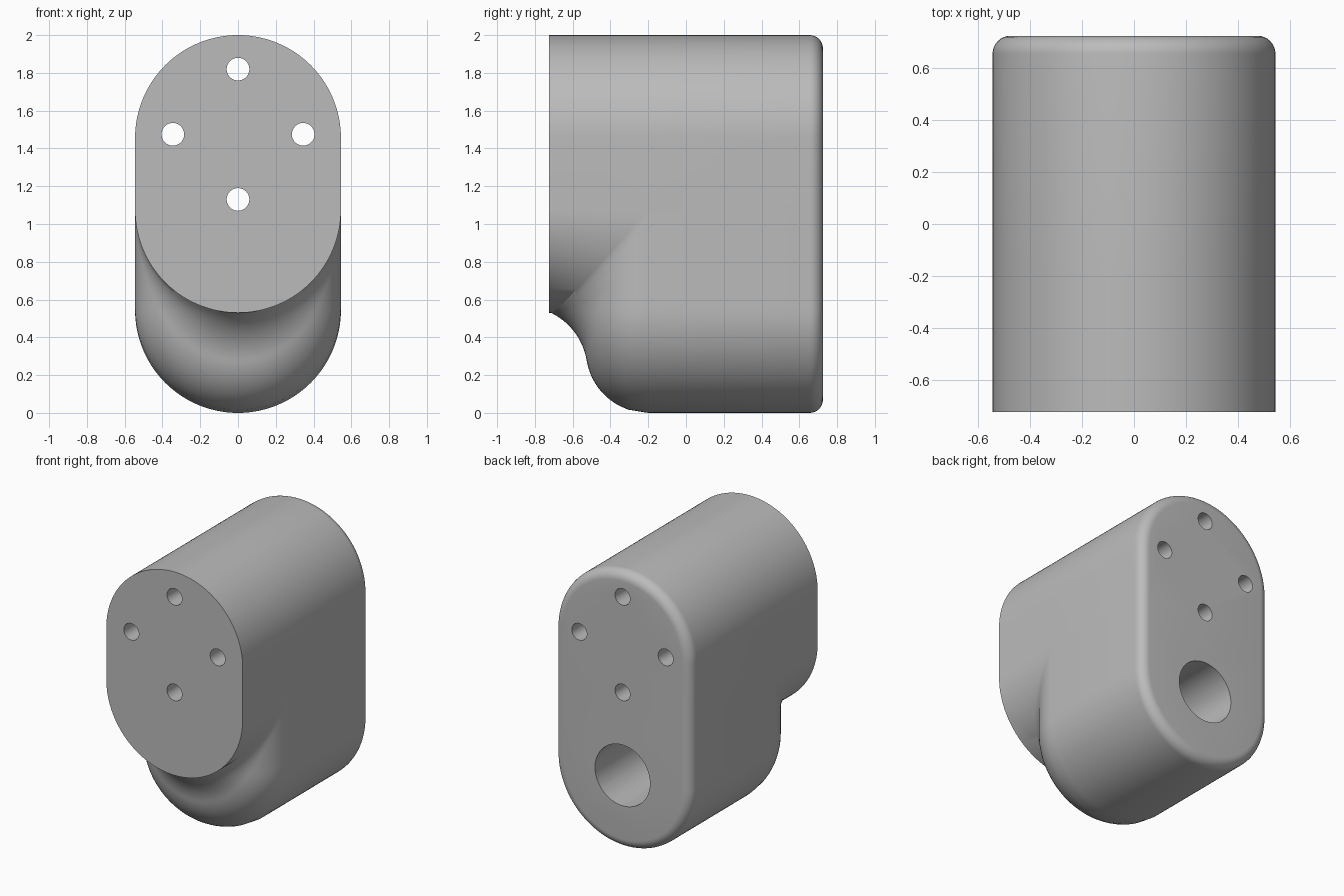
import bpy, bmesh
from math import pi, sin, cos, sqrt, hypot

old = bpy.data.objects.get("Cube")
if old:
    bpy.data.objects.remove(old, do_unlink=True)

HALF = 0.545                  # half width and arc radius
TOP, BOSS, LOW = 1.455, 1.075, 0.545   # arc centre heights
FRONT, MID, BACK = -0.725, -0.2, 0.725
ROUND, BLEND, EDGE = 0.33, 0.345, 0.07
ARC, ROWS = 64, 32

grey = bpy.data.materials.new("plain grey")
grey.use_nodes = True
grey.diffuse_color = (0.5, 0.5, 0.5, 1)
grey.node_tree.nodes["Principled BSDF"].inputs["Base Color"].default_value = grey.diffuse_color


def front_depth(x, z):
    """Lower front surface: a rounded foot blended into the boss above it."""
    out = max(0, hypot(x, z - BOSS) - HALF)
    inn = max(0, HALF - (hypot(x, z - LOW) if z < LOW else abs(x)))
    start = BLEND - 0.035 * (1 - (x / HALF) ** 2)
    gap = ROUND - (out + inn - start)
    reach = ROUND + BLEND
    if out < start - gap * BLEND / reach:
        centre = MID - sqrt(max(0, reach ** 2 - gap ** 2))
        y = centre + sqrt(max(0, BLEND ** 2 - (start - out) ** 2))
    else:
        y = MID - sqrt(max(0, ROUND ** 2 - max(0, ROUND - inn) ** 2))
    return max(FRONT, y)


def arc(radius, height, sign):
    return [(radius * cos(pi * i / ARC), height + sign * radius * sin(pi * i / ARC))
            for i in range(ARC + 1)]


def outline(inset=0):
    """Full rounded outline, with side points matching the foot rows."""
    r = HALF - inset
    side = [BOSS + (LOW - BOSS) * i / ROWS for i in range(ROWS)]
    return (arc(r, TOP, 1) + [(-r, z) for z in side]
            + arc(r, LOW, -1)[::-1] + [(r, z) for z in reversed(side)])


bm = bmesh.new()


def ring(points, y):
    return [bm.verts.new((x, y, z)) for x, z in points]


def bridge(a, b, closed=True):
    for i in range(len(a) if closed else len(a) - 1):
        j = (i + 1) % len(a)
        bm.faces.new((a[i], a[j], b[j], b[i]))


# Main wall with a rounded back edge and flat back
last = ring(outline(), MID)
for k in range(9):
    t = k / 8 * pi / 2
    nxt = ring(outline(EDGE * (1 - cos(t))), BACK - EDGE + EDGE * sin(t))
    bridge(last, nxt)
    last = nxt
bm.faces.new(last)

# Upper wall of the boss and flat front
crown = arc(HALF, TOP, 1)
upper = [(HALF, BOSS)] + crown + [(-HALF, BOSS)]
bridge(ring(upper, FRONT), ring(upper, MID), False)
bm.faces.new(ring(crown + arc(HALF, BOSS, -1)[::-1], FRONT))

# Lower front: boss wall, concave blend and rounded foot
rim = arc(HALF, BOSS, -1)
last = ring(rim, FRONT)
for k in range(ROWS + 1):
    drop = (BOSS - LOW) * k / ROWS
    nxt = [bm.verts.new((x, front_depth(x, z - drop), z - drop)) for x, z in rim]
    bridge(last, nxt, False)
    last = nxt

bmesh.ops.remove_doubles(bm, verts=bm.verts, dist=0.0001)
bmesh.ops.dissolve_degenerate(bm, edges=bm.edges, dist=0.00001)
bmesh.ops.recalc_face_normals(bm, faces=bm.faces)
mesh = bpy.data.meshes.new("housing")
bm.to_mesh(mesh)
bm.free()
mesh.materials.append(grey)
body = bpy.data.objects.new("housing", mesh)
bpy.context.collection.objects.link(body)
bpy.context.view_layer.objects.active = body


def drill(x, z, radius, y0, y1):
    bpy.ops.mesh.primitive_cylinder_add(vertices=48, radius=radius, depth=y1 - y0,
                                        location=(x, (y0 + y1) / 2, z), rotation=(pi / 2, 0, 0))
    cutter = bpy.context.object
    cutter.name = "hole_cutter"
    cutter.hide_render = True
    cutter.data.materials.append(grey)
    bpy.context.view_layer.objects.active = body
    mod = body.modifiers.new("hole", 'BOOLEAN')
    mod.operation, mod.solver, mod.object = 'DIFFERENCE', 'EXACT', cutter
    bpy.ops.object.modifier_apply(modifier=mod.name)
    bpy.data.objects.remove(cutter, do_unlink=True)


# Four through holes and one deep socket in the back
for x, z in ((0, 0.345), (0, -0.345), (0.345, 0), (-0.345, 0)):
    drill(x, 1.475 + z, 0.06, -1, 1)
drill(0, 0.53, 0.22, -0.25, 1)

bpy.ops.object.select_all(action='DESELECT')
body.select_set(True)
bpy.context.view_layer.objects.active = body
bpy.ops.object.shade_smooth_by_angle(angle=pi / 6)
